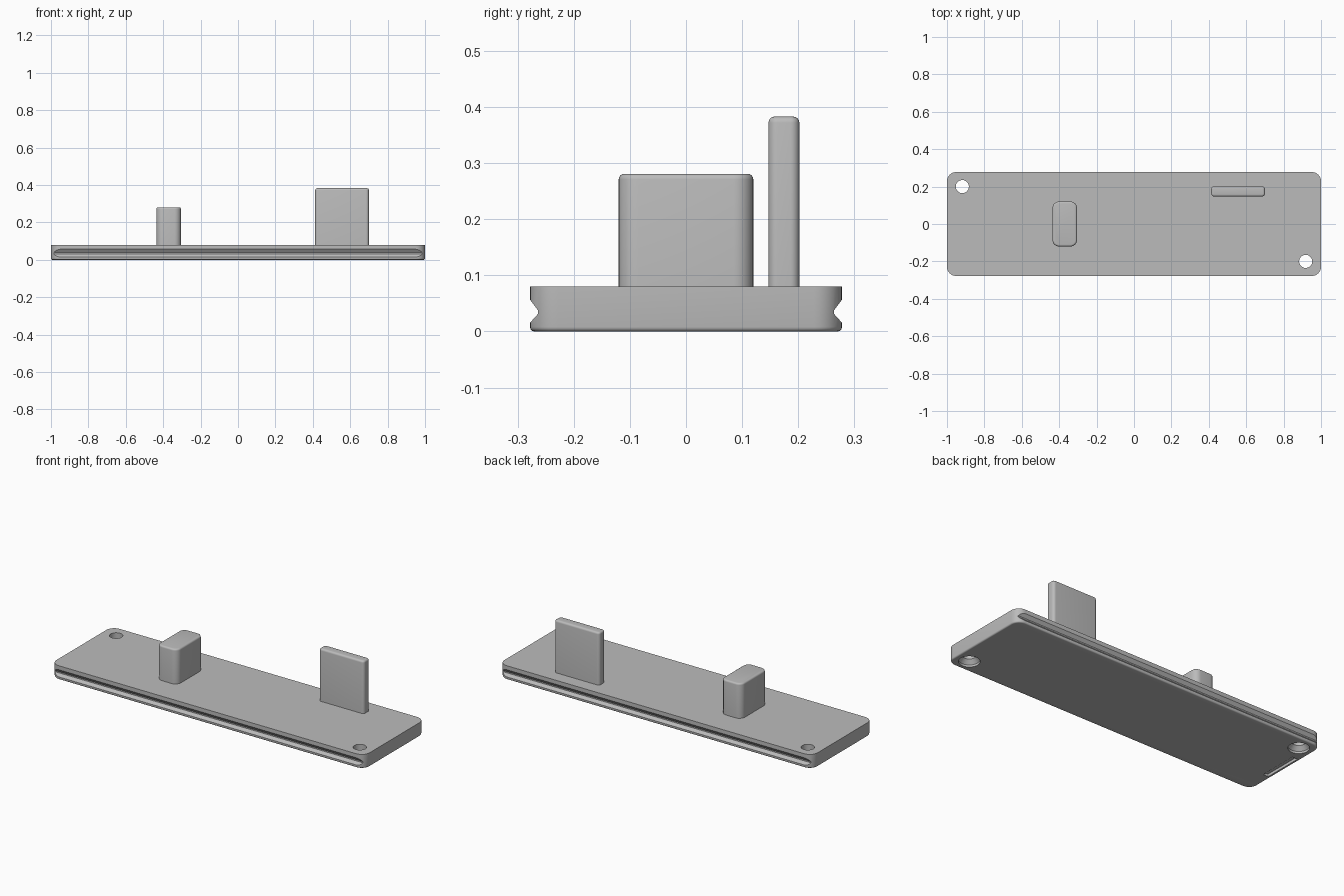
import bpy, bmesh, math

if "Cube" in bpy.data.objects:
    bpy.data.objects.remove(bpy.data.objects["Cube"], do_unlink=True)

grey = bpy.data.materials.new("plain_grey")
grey.use_nodes = True
COLOUR = (0.5, 0.5, 0.5, 1)
grey.diffuse_color = COLOUR
grey.node_tree.nodes["Principled BSDF"].inputs["Base Color"].default_value = COLOUR


def make_object(name, bm):
    bmesh.ops.recalc_face_normals(bm, faces=bm.faces[:])
    mesh = bpy.data.meshes.new(name)
    bm.to_mesh(mesh)
    bm.free()
    mesh.materials.append(grey)
    obj = bpy.data.objects.new(name, mesh)
    bpy.context.collection.objects.link(obj)
    return obj


def prism(bm, profile, direction):
    """Extrude a closed outline along a vector."""
    face = bm.faces.new([bm.verts.new(p) for p in profile])
    new = bmesh.ops.extrude_face_region(bm, geom=[face])["geom"]
    verts = [v for v in new if isinstance(v, bmesh.types.BMVert)]
    bmesh.ops.translate(bm, verts=verts, vec=direction)


def rounded_box(name, x, y, z, corner, rim, rim_z):
    """Box with rounded upright corners and one rounded horizontal rim."""
    bm = bmesh.new()
    outline = [(x[0], y[0], z[0]), (x[1], y[0], z[0]),
               (x[1], y[1], z[0]), (x[0], y[1], z[0])]
    prism(bm, outline, (0, 0, z[1] - z[0]))
    upright = [e for e in bm.edges if abs(e.verts[0].co.z - e.verts[1].co.z) > 0.01]
    bmesh.ops.bevel(bm, geom=upright, offset=corner, segments=8, profile=0.5, affect='EDGES')
    edges = [e for e in bm.edges if all(abs(v.co.z - rim_z) < 0.0001 for v in e.verts)]
    bmesh.ops.bevel(bm, geom=edges, offset=rim, segments=4, profile=0.5, affect='EDGES')
    return make_object(name, bm)


def cut(target, cutter):
    mod = target.modifiers.new("cut", 'BOOLEAN')
    mod.operation = 'DIFFERENCE'
    mod.solver = 'EXACT'
    mod.object = cutter
    bpy.context.view_layer.objects.active = target
    bpy.ops.object.modifier_apply(modifier=mod.name)
    bpy.data.objects.remove(cutter, do_unlink=True)


# Base plate, softened along the bottom rim
base = rounded_box("base_plate", (-1, 1), (-0.278, 0.278), (0, 0.08), 0.05, 0.008, 0)

# V grooves along both long sides
for side in (-1, 1):
    bm = bmesh.new()
    groove = [(0.30, 0.086), (0.264, 0.038), (0.264, 0.031), (0.30, -0.009)]
    prism(bm, [(-1.1, side * y, z) for y, z in groove], (2.2, 0, 0))
    cut(base, make_object("groove_cutter", bm))

# Screw holes in opposite corners, countersunk from below
hole_profile = [(0, -0.02), (0.055, -0.02), (0.055, 0.012), (0.035, 0.035), (0.035, 0.1), (0, 0.1)]
for side in (-1, 1):
    bm = bmesh.new()
    verts = [bm.verts.new((r, 0, z)) for r, z in hole_profile]
    edges = [bm.edges.new(pair) for pair in zip(verts, verts[1:])]
    bmesh.ops.spin(bm, geom=verts + edges, cent=(0, 0, 0), axis=(0, 0, 1),
                   angle=math.tau, steps=32)
    bmesh.ops.remove_doubles(bm, verts=bm.verts[:], dist=0.0001)
    bmesh.ops.translate(bm, verts=bm.verts[:], vec=(side * 0.918, side * -0.2, 0))
    cut(base, make_object("hole_cutter", bm))

# Shallow sloping notch under one end
bm = bmesh.new()
notch = [(-0.985, -0.02), (-0.985, 0.015), (-0.975, 0.015), (-0.935, -0.01), (-0.935, -0.02)]
prism(bm, [(x, -0.12, z) for x, z in notch], (0, 0.23, 0))
cut(base, make_object("notch_cutter", bm))

# Upright parts
block = rounded_box("locating_block", (-0.436, -0.305), (-0.12, 0.12), (0.075, 0.281),
                    0.035, 0.01, 0.281)
tab = rounded_box("upright_tab", (0.413, 0.7), (0.147, 0.202), (0.075, 0.383),
                  0.016, 0.011, 0.383)

# Smooth shading with crisp edges
bpy.ops.object.select_all(action='DESELECT')
for obj in (base, block, tab):
    obj.select_set(True)
bpy.context.view_layer.objects.active = base
bpy.ops.object.shade_smooth_by_angle(angle=math.radians(30))
